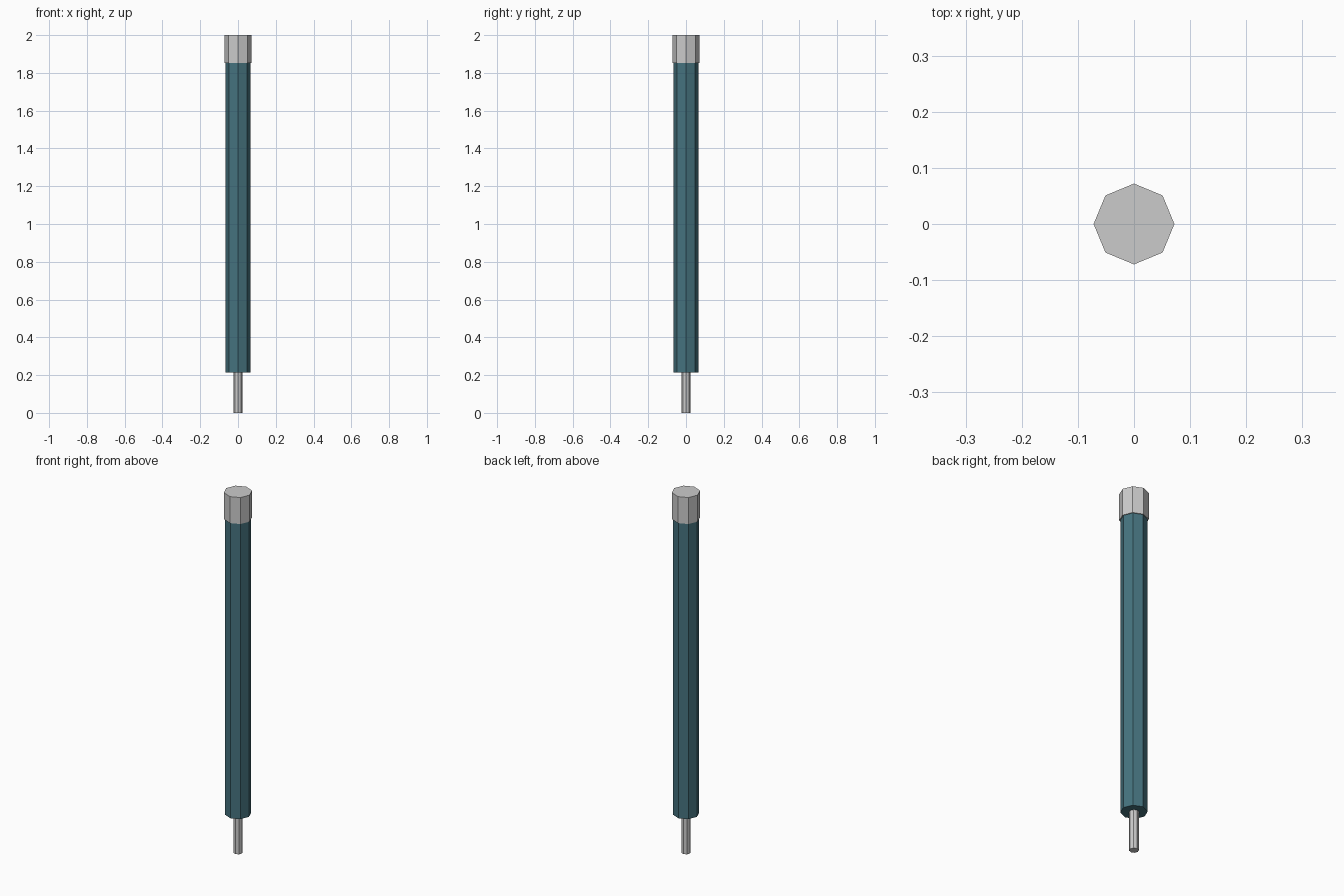
import bpy

if "Cube" in bpy.data.objects:
    bpy.data.objects.remove(bpy.data.objects["Cube"])

teal = bpy.data.materials.new("teal")
teal.diffuse_color = (0.06, 0.17, 0.21, 1)
teal.use_nodes = True
teal.node_tree.nodes["Principled BSDF"].inputs["Base Color"].default_value = teal.diffuse_color


def prism(name, radius, z0, z1, mat=None):
    """Upright flat-shaded octagonal prism with corners on the x and y axes."""
    bpy.ops.mesh.primitive_cylinder_add(vertices=8, radius=radius, depth=z1 - z0,
                                        location=(0, 0, (z0 + z1) / 2))
    obj = bpy.context.object
    obj.name = name
    if mat:
        obj.data.materials.append(mat)
    return obj


# Thin metal pin at the bottom
prism("bottom_pin", 0.024, 0, 0.215)
# Long coloured body
prism("body", 0.067, 0.215, 1.855, teal)
# Slightly wider metal cap on top
prism("top_cap", 0.072, 1.853, 2.0)
